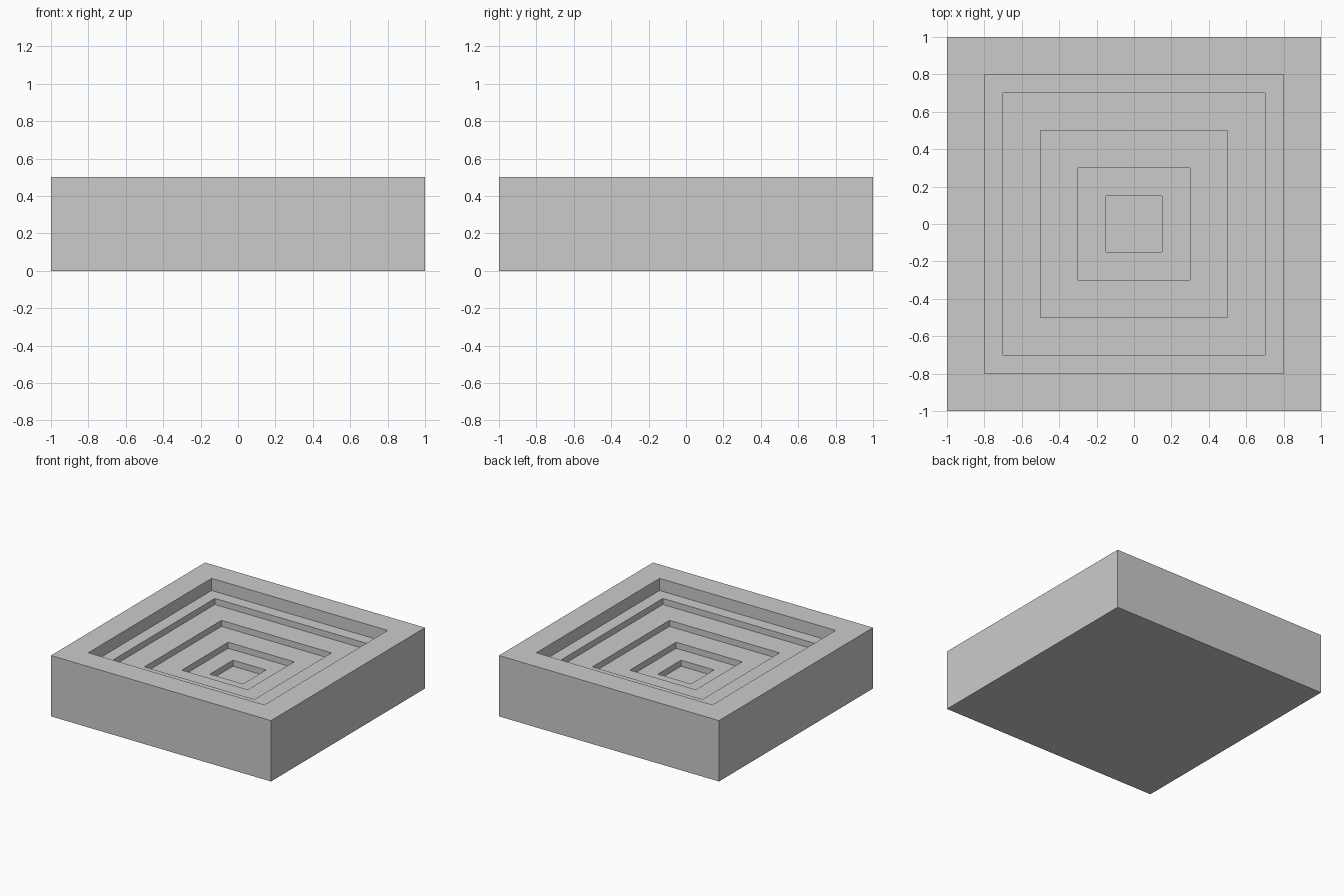
import bpy
import bmesh

old = bpy.data.objects.get("Cube")
if old:
    bpy.data.objects.remove(old, do_unlink=True)

HEIGHT = 0.5
# Half-width of each square recess and the height of its floor
STEPS = [(0.8, 0.4), (0.7, 0.35), (0.5, 0.3), (0.3, 0.25), (0.15, 0.2)]

# Plain grey finish
grey = bpy.data.materials.new("plain_grey")
grey.use_nodes = True
colour = (0.6, 0.6, 0.6, 1)
grey.diffuse_color = colour
grey.node_tree.nodes["Principled BSDF"].inputs["Base Color"].default_value = colour

bm = bmesh.new()


def square(half, z):
    """Ring of four corners, counter-clockwise from above."""
    corners = [(-1, -1), (1, -1), (1, 1), (-1, 1)]
    return [bm.verts.new((x * half, y * half, z)) for x, y in corners]


def bridge(a, b):
    for i in range(4):
        j = (i + 1) % 4
        bm.faces.new((a[i], a[j], b[j], b[i]))


# Outer block: underside and sides
ring = square(1, 0)
bm.faces.new(ring[::-1])
rim = square(1, HEIGHT)
bridge(ring, rim)
ring, level = rim, HEIGHT

# Stepped recess: each ledge followed by a vertical wall
for half, floor in STEPS:
    lip, foot = square(half, level), square(half, floor)
    bridge(ring, lip)
    bridge(lip, foot)
    ring, level = foot, floor

# Pit floor
bm.faces.new(ring)

mesh = bpy.data.meshes.new("stepped_basin")
bm.to_mesh(mesh)
bm.free()
mesh.materials.append(grey)
basin = bpy.data.objects.new("stepped_basin", mesh)
bpy.context.collection.objects.link(basin)
